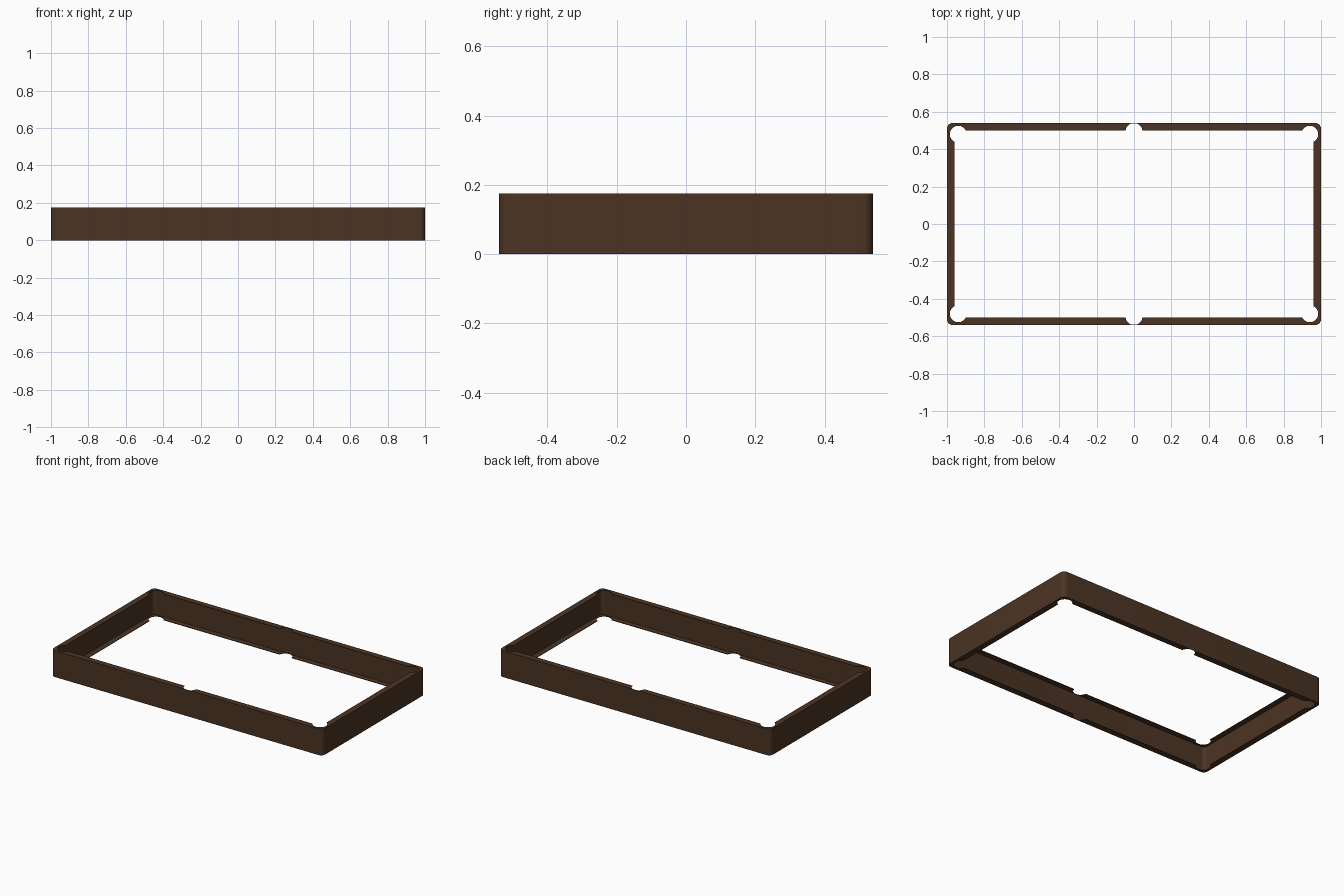
import bpy, math

if "Cube" in bpy.data.objects:
    bpy.data.objects.remove(bpy.data.objects["Cube"])

HX, HY, H = 1.0, 0.54, 0.175      # half length, half width, height
T = 0.003                         # sheet thickness

wood = bpy.data.materials.new("dark brown wood")
wood.diffuse_color = (0.07, 0.034, 0.017, 1)
wood.use_nodes = True
wood.node_tree.nodes["Principled BSDF"].inputs["Base Color"].default_value = wood.diffuse_color


def arc(cx, cy, r, a0, a1, n):
    return [(cx + r * math.cos(math.radians(a0 + (a1 - a0) * i / n)),
             cy + r * math.sin(math.radians(a0 + (a1 - a0) * i / n))) for i in range(n + 1)]


def four_way(quarter):
    """Mirror a +x +y quarter outline (running from x=0 to y=0) into a closed loop."""
    loop = list(quarter)
    loop += [(x, -y) for x, y in reversed(quarter)]
    loop += [(-x, -y) for x, y in quarter]
    loop += [(-x, y) for x, y in reversed(quarter)]
    out = []
    for p in loop:
        if not out or math.dist(p, out[-1]) > 1e-5:
            out.append(p)
    if math.dist(out[0], out[-1]) < 1e-5:
        out.pop()
    return out


def rounded(inset):
    r = 0.03 - inset
    return four_way([(0, HY - inset)] + arc(HX - 0.03, HY - 0.03, r, 90, 0, 8) + [(HX - inset, 0)])


def plate(name, loops, z, height):
    """Flat shape with a hole, extruded upward from z."""
    cu = bpy.data.curves.new(name, 'CURVE')
    cu.dimensions = '2D'
    cu.fill_mode = 'BOTH'
    cu.extrude = height / 2
    for pts in loops:
        sp = cu.splines.new('POLY')
        sp.points.add(len(pts) - 1)
        for p, (x, y) in zip(sp.points, pts):
            p.co = (x, y, 0, 1)
        sp.use_cyclic_u = True
    cu.materials.append(wood)
    ob = bpy.data.objects.new(name, cu)
    ob.location.z = z + height / 2
    bpy.context.collection.objects.link(ob)
    bpy.ops.object.select_all(action='DESELECT')
    ob.select_set(True)
    bpy.context.view_layer.objects.active = ob
    bpy.ops.object.convert(target='MESH')
    bpy.ops.object.shade_smooth_by_angle(angle=math.radians(30))


# Inner rim outline: straight rails with round pocket cut-outs at middles and corners
R = 0.045
d = math.sqrt(R * R - 0.02 ** 2)
a = math.degrees(math.atan2(0.02, -d))
mid = [(x, min(y, HY - 0.0015)) for x, y in arc(0, 0.495, R, 90, math.degrees(math.asin(0.005 / R)), 10)]
corner = arc(0.94, 0.48, R, a, 90 - a, 24)
rim = four_way(mid + corner + [(0.96, 0)])

# Outer wall and the two ledges
plate("outer_wall", [rounded(0), rounded(T)], T, H - 2 * T)
plate("bottom_ledge", [rounded(0), rim], 0, T)
plate("top_ledge", [rounded(0), rim], H - T, T)
